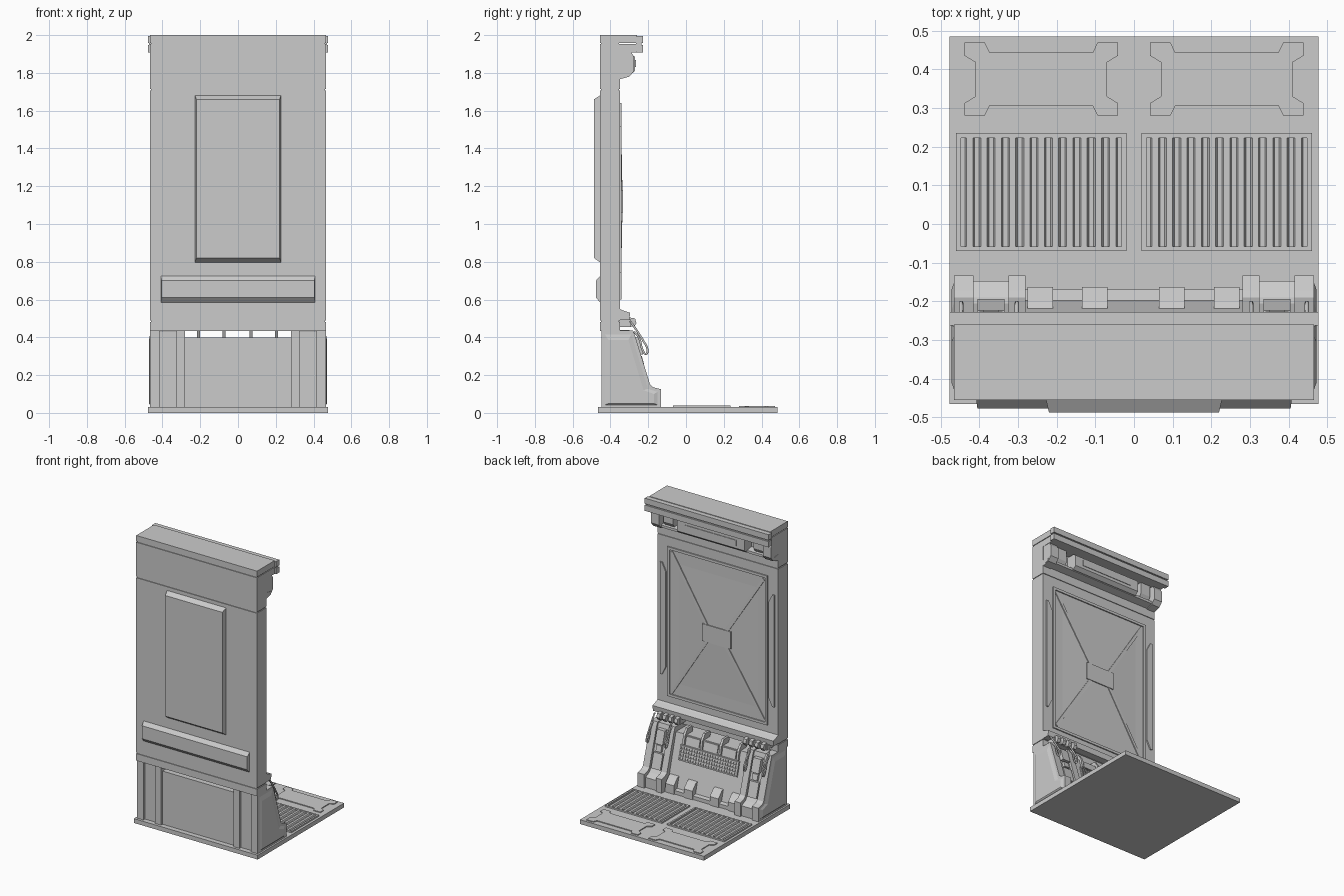
import bpy, bmesh
from mathutils import Vector


def mesh(name, verts, faces):
    bm = bmesh.new()
    vs = [bm.verts.new(v) for v in verts]
    for f in faces:
        bm.faces.new([vs[i] for i in f])
    bmesh.ops.recalc_face_normals(bm, faces=bm.faces)
    me = bpy.data.meshes.new(name)
    bm.to_mesh(me)
    bm.free()
    ob = bpy.data.objects.new(name, me)
    bpy.context.collection.objects.link(ob)
    return ob


def loft(name, a, b):
    """Solid between two matching outlines."""
    n = len(a)
    sides = [(i, (i + 1) % n, (i + 1) % n + n, i + n) for i in range(n)]
    return mesh(name, a + b, [tuple(range(n)), tuple(range(n, 2 * n))] + sides)


def prism(name, prof, x0, x1):
    """Extrude a (y, z) profile along x."""
    return loft(name, [(x0, y, z) for y, z in prof], [(x1, y, z) for y, z in prof])


def box(name, x0, x1, y0, y1, z0, z1):
    return prism(name, [(y0, z0), (y1, z0), (y1, z1), (y0, z1)], x0, x1)


def flat(name, outline, z0, z1):
    """Extrude an (x, y) outline upward."""
    return loft(name, [(x, y, z0) for x, y in outline], [(x, y, z1) for x, y in outline])


def relief(name, y0, y1, r0, r1):
    """Bevelled wall slab from rectangle r0 at y0 to r1 at y1 (x0, x1, z0, z1)."""
    def rect(r, y):
        return [(r[0], y, r[2]), (r[1], y, r[2]), (r[1], y, r[3]), (r[0], y, r[3])]
    return loft(name, rect(r0, y0), rect(r1, y1))


def both(fn, name, prof, x0, x1):
    for s in (-1, 1):
        fn(name, prof, s * x0, s * x1)


def post_y(z):
    return -0.27 + (0.43 - z) * 0.293


def panel_y(z):
    return -0.29 + (0.40 - z) * 0.27


def sloped(fy, z0, z1, back, out):
    """Profile lying on a sloped face."""
    return [(fy(z0) - back, z0), (fy(z0) + out, z0), (fy(z1) + out, z1), (fy(z1) - back, z1)]


def mirrored_x(pts, s):
    return [(s * x, y) for x, y in pts]


# Floor plate, grates and raised outlines
box("floor_plate", -0.477, 0.477, -0.465, 0.485, 0, 0.03)
for s in (-1, 1):
    cx = s * 0.24
    flared = [(-.198, .47), (-.146, .47), (-.133, .443), (.133, .443), (.146, .47), (.198, .47),
              (.198, .435), (.17, .418), (.17, .33), (.198, .313), (.198, .28), (.146, .28),
              (.133, .306), (-.133, .306), (-.146, .28), (-.198, .28), (-.198, .313),
              (-.17, .33), (-.17, .418), (-.198, .435)]
    flat("floor_pad", [(x + cx, y) for x, y in flared], 0.028, 0.036)
    for y0, y1 in ((-.07, -.058), (.223, .235)):
        box("grate_edge", cx - .22, cx + .22, y0, y1, 0.028, 0.04)
    for e in (-1, 1):
        a, b = sorted((cx + e * .22, cx + e * .208))
        box("grate_side", a, b, -.058, .223, 0.028, 0.04)
    for i in range(11):
        x = cx - 0.185 + i * 0.037
        loft("grate_slat", [(x - .013, -.058, .029), (x + .013, -.058, .029), (x + .008, -.058, .039), (x - .008, -.058, .039)],
             [(x - .013, .223, .029), (x + .013, .223, .029), (x + .008, .223, .039), (x - .008, .223, .039)])

# Main wall and top cap, separated by thin grooves
box("wall_core", -0.46, 0.46, -0.45, -0.355, 0.435, 1.99)
box("base_beam", -0.465, 0.465, -0.455, -0.35, 0.433, 0.482)
box("main_wall", -0.465, 0.465, -0.455, -0.35, 0.49, 1.706)
box("upper_wall", -0.465, 0.465, -0.455, -0.35, 1.714, 1.953)
box("top_overhang", -0.465, 0.465, -0.36, -0.26, 1.908, 1.953)
box("top_cap", -0.465, 0.465, -0.455, -0.26, 1.958, 2.0)
box("lintel_core", -0.47, 0.47, -0.265, -0.236, 1.912, 1.99)
box("lintel_rail_top", -0.477, 0.477, -0.262, -0.227, 1.957, 1.996)
box("lintel_rail_bottom", -0.477, 0.477, -0.262, -0.227, 1.908, 1.948)

# Outer slabs on the front
relief("tall_slab", -0.453, -0.487, (-.228, .228, .795, 1.682), (-.22, .22, .82, 1.66))
relief("low_slab", -0.453, -0.477, (-.408, .408, .583, .727), (-.405, .405, .61, .70))

# Header trim under the lintel
prism("header_trim", [(-.355, 1.77), (-.30, 1.785), (-.30, 1.802), (-.355, 1.81)], -.465, .465)
both(prism, "header_bracket", [(-.355, 1.765), (-.30, 1.78), (-.275, 1.81), (-.275, 1.885), (-.29, 1.91), (-.355, 1.91)], .40, .463)
both(prism, "header_block", [(-.355, 1.80), (-.32, 1.80), (-.30, 1.83), (-.30, 1.91), (-.355, 1.91)], .31, .385)
prism("header_light_housing", [(-.355, 1.79), (-.295, 1.79), (-.27, 1.81), (-.27, 1.885), (-.29, 1.90), (-.355, 1.90)], -.26, .26)
box("header_light", -.20, .20, -.275, -.266, 1.83, 1.868)

# Large inner panel with diagonal ridges
X, Z0, Z1 = 0.385, 0.60, 1.64
for a, b, c, d in ((-X, X, Z0, Z0 + .018), (-X, X, Z1 - .018, Z1), (-X, -X + .018, Z0, Z1), (X - .018, X, Z0, Z1)):
    box("panel_frame", a, b, -.355, -.342, c, d)
relief("hipped_panel", -.352, -.340, (-.355, .355, .63, 1.61), (-.05, .05, 1.07, 1.17))
for s in (-1, 1):
    for zc, ze in ((.63, 1.09), (1.61, 1.15)):
        a, b = Vector((s * .355, 0, zc)), Vector((s * .06, 0, ze))
        n = (b - a).cross(Vector((0, 1, 0))).normalized() * .01
        quad = (a + n, b + n, b - n, a - n)
        loft("panel_ridge", [(v.x, -.354, v.z) for v in quad],
             [(v.x, y, v.z) for v, y in zip(quad, (-.345, -.336, -.336, -.345))])
box("panel_badge", -.11, .11, -.35, -.334, 1.06, 1.18)

# Side grab rails with angled ends
for s in (-1, 1):
    pts = [(.395, .80), (.425, .74), (.44, .74), (.44, 1.52), (.425, 1.52), (.395, 1.46)]
    loft("side_rail", [(s * x, -.355, z) for x, z in pts], [(s * x, -.341, z) for x, z in pts])

# Sill ledge and hinges above the console
prism("sill_ledge", [(-.355, .492), (-.30, .492), (-.296, .53), (-.34, .545), (-.355, .555)], -.465, .465)
for s in (-1, 1):
    box("hinge_plate", min(s * .25, s * .42), max(s * .25, s * .42), -.352, -.29, .455, .495)
    for x in (.265, .31, .355, .40):
        prism("hinge_knuckle", [(-.30, .46), (-.275, .455), (-.262, .475), (-.27, .50), (-.30, .505)], s * x - .012, s * x + .012)

# Console posts: two ribs around a recessed middle
rib = [(-.447, .03), (-.447, .435), (-.28, .435), (-.27, .41), (-.19, .15), (-.172, .135), (-.133, .125), (-.133, .03)]
mid = [(-.43, .03), (-.43, .43), (-.29, .43), (-.205, .14), (-.19, .12), (-.147, .10), (-.147, .03)]
both(prism, "post_outer_rib", rib, .415, .465)
both(prism, "post_inner_rib", rib, .28, .325)
both(prism, "post_middle", mid, .32, .42)
both(prism, "post_latch", sloped(post_y, .31, .40, .03, .008), .34, .40)
both(prism, "post_latch_tab", sloped(post_y, .26, .30, .03, -.002), .35, .39)
both(prism, "post_strip", sloped(post_y, .15, .25, .03, -.006), .335, .405)
side0 = [(-.435, .04), (-.435, .425), (-.285, .425), (-.195, .13), (-.145, .115), (-.145, .04)]
side1 = [(-.41, .05), (-.41, .385), (-.305, .385), (-.225, .12), (-.17, .10), (-.17, .05)]
for s in (-1, 1):
    loft("side_cover", [(s * .463, y, z) for y, z in side0], [(s * .472, y, z) for y, z in side1])

# Central console body, sill and blocks
prism("console_body", [(-.43, .03), (-.43, .40), (-.29, .40), (-.198, .06), (-.17, .055), (-.17, .03)], -.28, .28)
wedge = [(-.24, .03), (-.163, .03), (-.163, .09), (-.20, .13), (-.23, .14)]
for x in (-.243, -.102, .098, .24):
    prism("console_block", wedge, x - .033, x + .033)
for x in (-.21, -.075, .07, .205):
    prism("console_rib", [(-.37, .44), (-.34, .38), (-.28, .33), (-.262, .34), (-.272, .40), (-.30, .44)], x - .008, x + .008)
for x in (-.142, -.002, .138):
    prism("console_tile", sloped(panel_y, .345, .395, .02, .008), x - .05, x + .05)

# Console grille
prism("grille_back", sloped(panel_y, .235, .335, .02, .005), -.225, .225)
for i in range(23):
    x = -.22 + i * .02
    prism("grille_bar", sloped(panel_y, .24, .33, .01, .011), x - .004, x + .004)
for i in range(5):
    z = .238 + i * .022
    prism("grille_rail", sloped(panel_y, z, z + .007, .01, .012), -.225, .225)

# Looped hoses on the posts
for x in (-.447, -.303, .303, .447):
    cu = bpy.data.curves.new("post_hose", 'CURVE')
    cu.dimensions = '3D'
    cu.bevel_depth = 0.006
    cu.bevel_resolution = 1
    cu.resolution_u = 4
    cu.use_fill_caps = True
    pts = [(-.295, .485), (-.27, .45), (-.25, .42), (-.225, .38), (-.204, .335), (-.212, .312), (-.228, .33), (-.25, .40), (-.275, .43)]
    sp = cu.splines.new('BEZIER')
    sp.bezier_points.add(len(pts) - 1)
    for p, (y, z) in zip(sp.bezier_points, pts):
        p.co = (x, y, z)
        p.handle_left_type = p.handle_right_type = 'AUTO'
    bpy.context.collection.objects.link(bpy.data.objects.new("post_hose", cu))
